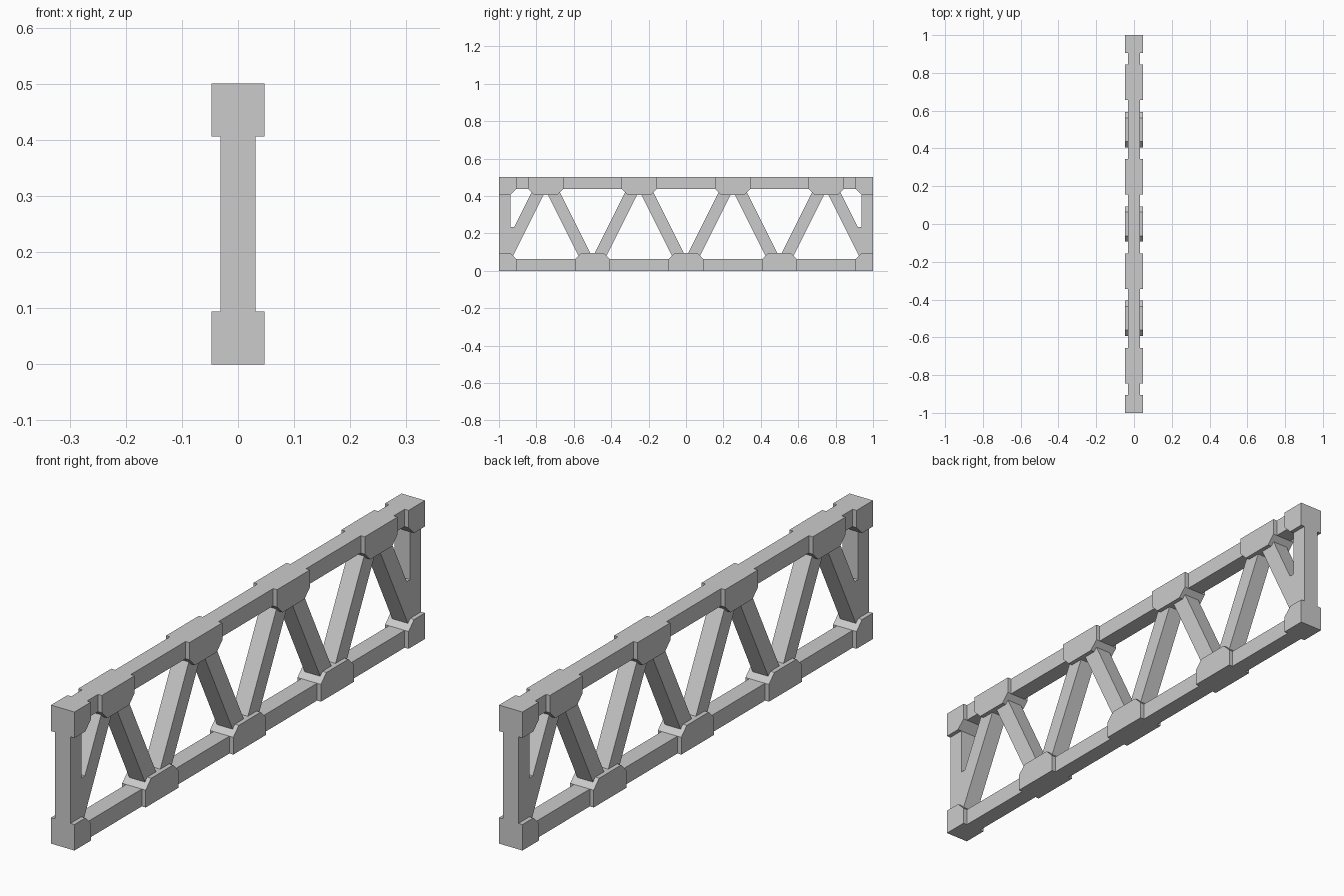
import bpy, bmesh

if "Cube" in bpy.data.objects:
    bpy.data.objects.remove(bpy.data.objects["Cube"])

H = 0.5            # truss height
BAR = 0.0625       # bar thickness
GUS = 0.09375      # gusset half length, height and thickness
CH = 0.03125       # gusset chamfer
SLANT = 0.035      # half the horizontal width of a diagonal


def prism(name, pts, thick):
    """Extrude a (y, z) profile symmetrically along x."""
    bm = bmesh.new()
    face = bm.faces.new([bm.verts.new((-thick / 2, y, z)) for y, z in pts])
    out = bmesh.ops.extrude_face_region(bm, geom=[face])
    moved = [v for v in out["geom"] if isinstance(v, bmesh.types.BMVert)]
    bmesh.ops.translate(bm, vec=(thick, 0, 0), verts=moved)
    bmesh.ops.recalc_face_normals(bm, faces=bm.faces[:])
    me = bpy.data.meshes.new(name)
    bm.to_mesh(me)
    bm.free()
    ob = bpy.data.objects.new(name, me)
    bpy.context.collection.objects.link(ob)
    return ob


def flip(pts, top):
    return [(y, H - z) if top else (y, z) for y, z in pts]


# Chord bars and the thicker gusset plates at each joint
rows = {"bottom": [-1, -0.5, 0, 0.5, 1],
        "top": [-1, -0.75, -0.25, 0.25, 0.75, 1]}
for row, nodes in rows.items():
    top = row == "top"
    for a, b in zip(nodes, nodes[1:]):
        y0, y1 = a + GUS, b - GUS
        prism(row + "_chord", flip([(y0, 0), (y1, 0), (y1, BAR), (y0, BAR)], top), BAR)
    for n in nodes:
        if abs(n) == 1:
            s = -n
            pts = [(n, 0), (n + s * GUS, 0), (n + s * GUS, GUS - CH),
                   (n + s * (GUS - CH), GUS), (n, GUS)]
            prism(row + "_corner_block", flip(pts, top), GUS)
        else:
            pts = [(n - GUS, 0), (n + GUS, 0), (n + GUS, GUS - CH),
                   (n + GUS - CH, GUS), (n - GUS + CH, GUS), (n - GUS, GUS - CH)]
            prism(row + "_gusset", flip(pts, top), GUS)

# Zigzag diagonals, ends buried in the gussets
z0, z1 = 0.075, H - 0.075
for base in rows["bottom"]:
    for s in (-1, 1):
        if abs(base + s * 0.25) > 1:
            continue
        lo, hi = base + s * z0 / 2, base + s * z1 / 2
        prism("diagonal", [(lo - SLANT, z0), (lo + SLANT, z0),
                           (hi + SLANT, z1), (hi - SLANT, z1)], BAR)

# End posts, with the narrow gap beside the diagonal filled in low down
fill = 0.234
for s in (-1, 1):
    pts = [(1, GUS), (1 - GUS / 2 + SLANT, GUS), (1 - fill / 2 + SLANT, fill),
           (1 - BAR, fill), (1 - BAR, H - GUS), (1, H - GUS)]
    prism("end_post", [(s * y, z) for y, z in pts], BAR)
